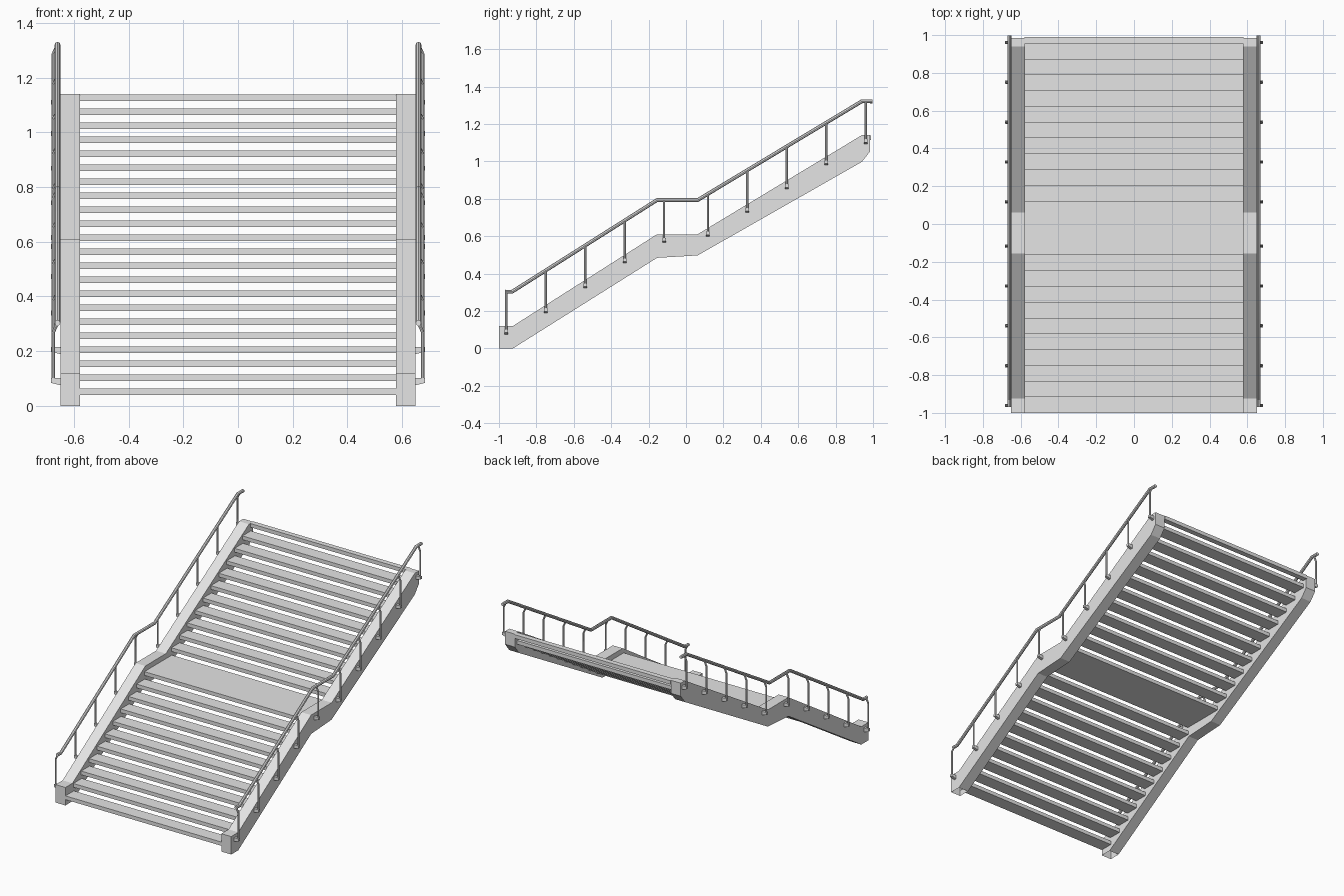
import bpy
import bmesh

cube = bpy.data.objects.get("Cube")
if cube:
    bpy.data.objects.remove(cube, do_unlink=True)

metal = bpy.data.materials.new("light grey metal")
metal.use_nodes = True
GREY = (0.78, 0.78, 0.78, 1)
metal.diffuse_color = GREY
metal.node_tree.nodes["Principled BSDF"].inputs["Base Color"].default_value = GREY


def add_object(name, data):
    data.materials.append(metal)
    obj = bpy.data.objects.new(name, data)
    bpy.context.collection.objects.link(obj)
    return obj


def mesh_object(name, bm):
    bmesh.ops.recalc_face_normals(bm, faces=bm.faces)
    mesh = bpy.data.meshes.new(name)
    bm.to_mesh(mesh)
    bm.free()
    return add_object(name, mesh)


def add_prism(bm, lower, upper):
    """Join two matching rings of points into a closed solid."""
    a = [bm.verts.new(p) for p in lower]
    b = [bm.verts.new(p) for p in upper]
    bm.faces.new(a)
    bm.faces.new(b)
    for i in range(len(a)):
        j = (i + 1) % len(a)
        bm.faces.new((a[i], a[j], b[j], b[i]))


def tubes(name, paths, radius):
    """Round tubes along straight-sided paths, turned into a smooth mesh."""
    curve = bpy.data.curves.new(name, "CURVE")
    curve.dimensions = "3D"
    curve.bevel_depth = radius
    curve.bevel_resolution = 2
    curve.use_fill_caps = True
    for path in paths:
        spline = curve.splines.new("POLY")
        spline.points.add(len(path) - 1)
        for point, co in zip(spline.points, path):
            point.co = (*co, 1)
    obj = add_object(name, curve)
    bpy.ops.object.select_all(action="DESELECT")
    obj.select_set(True)
    bpy.context.view_layer.objects.active = obj
    bpy.ops.object.convert(target="MESH")
    bpy.ops.object.shade_smooth_by_angle()


# Treads: two flights of equal steps with a deep landing between them
STEPS, LANDING = 22, 10
RUN, RISE, THICK, HALF_WIDTH = 0.0835, 0.0512, 0.025, 0.579
bm = bmesh.new()
for i in range(STEPS):
    front = -1 + i * RUN if i <= LANDING else 0.12 + (i - LANDING - 1) * RUN
    back = 0.125 if i == LANDING else min(front + RUN + 0.005, 0.99)
    top = 0.064 + i * RISE
    ring = [(-HALF_WIDTH, front), (HALF_WIDTH, front), (HALF_WIDTH, back), (-HALF_WIDTH, back)]
    add_prism(bm, [(x, y, top - THICK) for x, y in ring], [(x, y, top) for x, y in ring])
mesh_object("treads", bm)

# Side profiles as (y, z)
STRINGER = [(-1, 0), (-0.925, 0), (-0.155, 0.484), (0.062, 0.497), (0.94, 0.997),
            (0.984, 1.053), (0.984, 1.14), (0.94, 1.14), (0.062, 0.61),
            (-0.155, 0.61), (-0.925, 0.12), (-1, 0.12)]
RAIL = [(-0.968, 0.303), (-0.93, 0.303), (-0.155, 0.793), (0.062, 0.793),
        (0.94, 1.321), (0.997, 1.321)]
POST_GAP = 0.211
POSTS = [sign * (0.117 + POST_GAP * k) for sign in (-1, 1) for k in range(5)]


def rail_height(y):
    for (y0, z0), (y1, z1) in zip(RAIL, RAIL[1:]):
        if y0 <= y <= y1:
            return z0 + (z1 - z0) * (y - y0) / (y1 - y0)


for side, s in (("right", -1), ("left", 1)):
    # Stringer beam, open where it stands on the floor
    bm = bmesh.new()
    add_prism(bm, [(s * 0.577, y, z) for y, z in STRINGER],
              [(s * 0.65, y, z) for y, z in STRINGER])
    bmesh.ops.recalc_face_normals(bm, faces=bm.faces)
    floor = [f for f in bm.faces if all(v.co.z < 0.001 for v in f.verts)]
    bmesh.ops.delete(bm, geom=floor, context="FACES_ONLY")
    mesh_object(side + "_stringer", bm)

    # Handrail and its posts, which lean in at the top
    tubes(side + "_handrail", [[(s * 0.66, y, z) for y, z in RAIL]], 0.0105)
    paths = []
    for y in POSTS:
        z = rail_height(y)
        paths.append([(s * 0.676, y, z - 0.215), (s * 0.676, y, z - 0.035),
                      (s * 0.662, y, z - 0.005)])
    tubes(side + "_posts", paths, 0.006)

    # Wedge brackets fixing the posts to the beam
    bm = bmesh.new()
    for y in POSTS:
        z = rail_height(y) - 0.21
        rings = []
        for x, low in ((0.648, -0.018), (0.683, -0.009)):
            rings.append([(s * x, y + dy, z + dz) for dy, dz in
                          ((-0.009, low), (0.009, low), (0.009, 0.008), (-0.009, 0.008))])
        add_prism(bm, *rings)
    mesh_object(side + "_brackets", bm)
